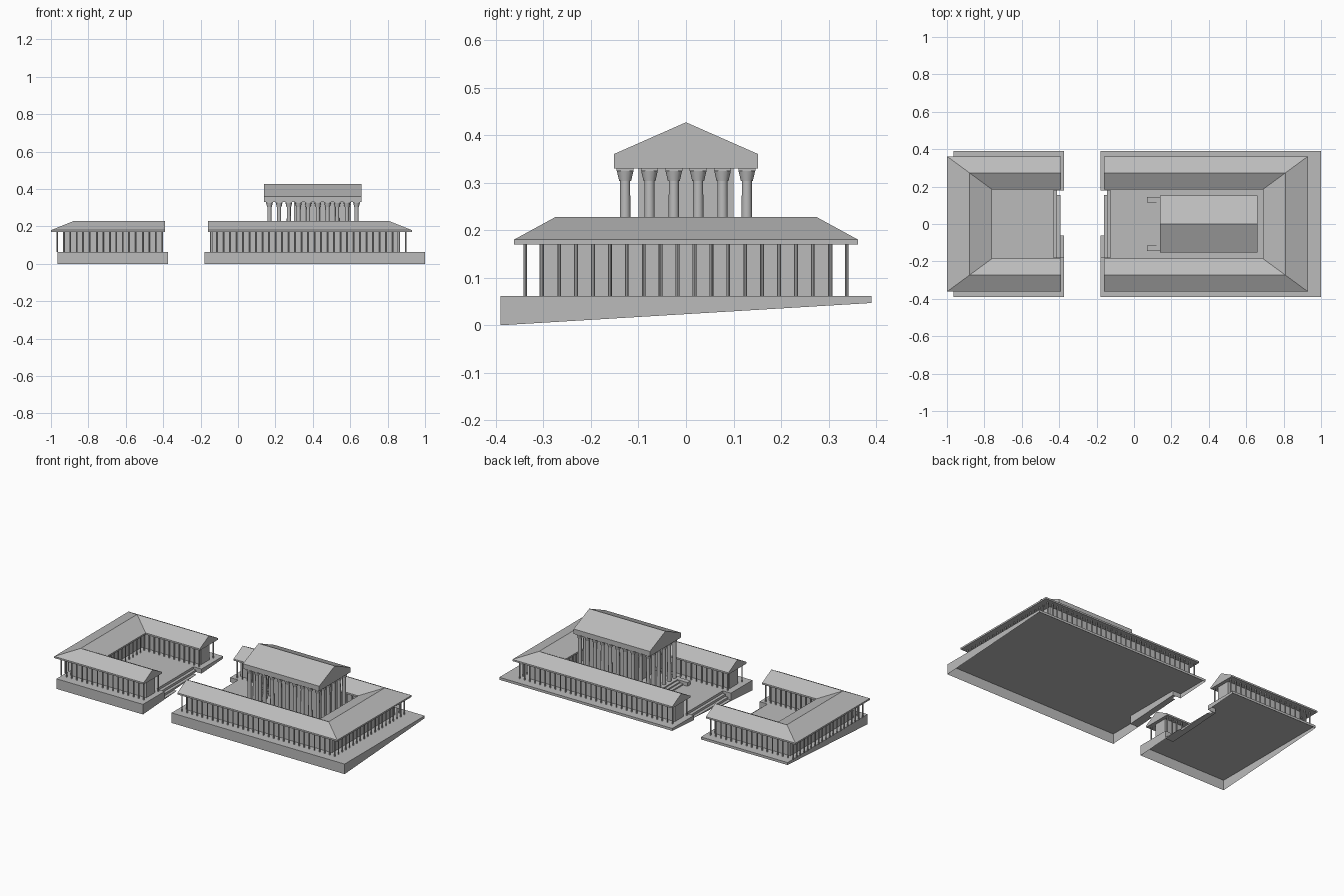
import bpy, bmesh, math
from mathutils import Matrix, Vector

cube = bpy.data.objects.get("Cube")
if cube:
    bpy.data.objects.remove(cube, do_unlink=True)

stone = bpy.data.materials.new("grey_stone")
stone.use_nodes = True
GREY = (0.5, 0.5, 0.5, 1)
stone.diffuse_color = GREY
stone.node_tree.nodes["Principled BSDF"].inputs["Base Color"].default_value = GREY

FLOOR, EAVE, EDGE = 0.062, 0.17, 0.39
STAIR_Y, STAIR_DEPTH = 0.18, 0.055


def ground(y):
    """Height of the sloping ground under the platforms."""
    return 0.06 * (y + EDGE)


def finish(bm, name, fix_normals=True):
    if fix_normals:
        bmesh.ops.recalc_face_normals(bm, faces=bm.faces)
    mesh = bpy.data.meshes.new(name)
    bm.to_mesh(mesh)
    bm.free()
    mesh.materials.append(stone)
    obj = bpy.data.objects.new(name, mesh)
    bpy.context.collection.objects.link(obj)
    return obj


def add_box(bm, x0, x1, y0, y1, z0, z1):
    size = Matrix.Diagonal((abs(x1 - x0), abs(y1 - y0), z1 - z0, 1))
    place = Matrix.Translation(((x0 + x1) / 2, (y0 + y1) / 2, (z0 + z1) / 2))
    return bmesh.ops.create_cube(bm, size=1, matrix=place @ size)["verts"]


def add_cone(bm, x, y, z0, z1, r0, r1, sides):
    bmesh.ops.create_cone(bm, cap_ends=True, segments=sides, radius1=r0, radius2=r1,
                          depth=z1 - z0, matrix=Matrix.Translation((x, y, (z0 + z1) / 2)))


def spread(a, b, pitch):
    n = max(1, round(abs(b - a) / pitch))
    return [a + (b - a) * i / n for i in range(n + 1)]


def end_x(y, eave_x, s):
    """Closed-end x of the U-shaped line that runs at distance y from the axis."""
    return eave_x + s * 1.36 * (0.362 - y)


def u_sweep(name, profile, open_x, eave_x, s):
    """Sweep a (distance, height) profile round a mitred U."""
    bm = bmesh.new()
    lines = []
    for y, z in profile:
        ex = end_x(y, eave_x, s)
        path = ((open_x, -y), (ex, -y), (ex, y), (open_x, y))
        lines.append([bm.verts.new((px, py, z)) for px, py in path])
    for i, line in enumerate(lines):
        after = lines[(i + 1) % len(lines)]
        for j in range(3):
            bm.faces.new((line[j], line[j + 1], after[j + 1], after[j]))
    for j in (0, 3):
        bm.faces.new([line[j] for line in lines])
    return finish(bm, name)


def platform(name, open_x, closed_x, s):
    """Hollow plinth with sloping foot and a stair notch in the open side."""
    bm = bmesh.new()
    notch = open_x - s * STAIR_DEPTH * -1
    outline = [(open_x, -EDGE), (closed_x, -EDGE), (closed_x, EDGE), (open_x, EDGE),
               (open_x, STAIR_Y), (notch, STAIR_Y), (notch, -STAIR_Y), (open_x, -STAIR_Y)]
    top = [bm.verts.new((x, y, FLOOR)) for x, y in outline]
    foot = [bm.verts.new((x, y, ground(y))) for x, y in outline]
    bm.faces.new(top)
    for i in range(len(top)):
        j = (i + 1) % len(top)
        bm.faces.new((top[i], top[j], foot[j], foot[i]))
    finish(bm, name)


def stairs(name, open_x, s):
    """Steps that die into the sloping ground."""
    bm = bmesh.new()
    tread = STAIR_DEPTH / 3
    for i, z in enumerate((0.047, 0.033, 0.02)):
        x = open_x + s * (STAIR_DEPTH - i * tread)
        y1 = min(STAIR_Y, z / 0.06 - EDGE - 0.005)
        for v in add_box(bm, x, x - s * tread, -STAIR_Y, y1, 0, z):
            if v.co.z < 0.001:
                v.co.z = ground(v.co.y)
    finish(bm, name)


def colonnade(name, y, open_x, eave_x, s):
    bm = bmesh.new()
    ex = end_x(y, eave_x, s)
    spots = [(x, side * y) for x in spread(open_x, ex, 0.035) for side in (-1, 1)]
    spots += [(ex, v) for v in spread(-y, y, 0.035)[1:-1]]
    for x, v in spots:
        add_cone(bm, x, v, FLOOR, EAVE, 0.004, 0.004, 8)
    finish(bm, name)


# Two U-shaped colonnaded halls facing each other; s points from open to closed end
halls = (("small", -0.375, -0.965, -0.39, -1.0, -1),
         ("large", -0.18, 1.0, -0.16, 0.93, 1))
for label, base_open, base_end, roof_open, eave_x, s in halls:
    platform(label + "_platform", base_open, base_end, s)
    stairs(label + "_stairs", base_open, s)
    u_sweep(label + "_hall_roof",
            [(0.362, EAVE), (0.362, 0.18), (0.274, 0.228), (0.185, 0.18), (0.185, EAVE)],
            roof_open, eave_x, -s)
    u_sweep(label + "_hall_walls",
            [(0.308, FLOOR), (0.308, EAVE), (0.225, EAVE), (0.225, FLOOR)],
            roof_open + s * 0.02, eave_x, -s)
    for side, y in (("outer", 0.338), ("inner", 0.2)):
        colonnade(f"{label}_{side}_columns", y, roof_open + s * 0.015, eave_x, -s)

# Temple platform, with front steps between two cheek blocks
TX0, TX1, TY, STYLOBATE = 0.14, 0.66, 0.152, 0.085
bm = bmesh.new()
add_box(bm, TX0, TX1, -TY, TY, FLOOR, STYLOBATE)
finish(bm, "temple_platform")
bm = bmesh.new()
for side in (-1, 1):
    add_box(bm, 0.07, TX0, side * 0.115, side * 0.145, FLOOR, STYLOBATE)
finish(bm, "temple_stair_cheeks")
bm = bmesh.new()
for i in (1, 2):
    add_box(bm, TX0 - 0.02 * (3 - i), TX0, -0.115, 0.115, FLOOR, FLOOR + 0.008 * i)
finish(bm, "temple_steps")

# Temple inner chamber
bm = bmesh.new()
add_box(bm, 0.3, 0.605, -0.1, 0.1, STYLOBATE, 0.33)
finish(bm, "temple_chamber")

# Temple columns with flared capitals
bm = bmesh.new()
xs, ys = spread(0.168, 0.634, 0.0517), spread(-0.128, 0.128, 0.051)
spots = [(x, y) for x in xs for y in ys if x in (xs[0], xs[-1]) or y in (ys[0], ys[-1])]
for x, y in spots:
    add_cone(bm, x, y, STYLOBATE, 0.303, 0.012, 0.0105, 12)
    add_cone(bm, x, y, 0.303, 0.325, 0.0125, 0.0175, 12)
    add_box(bm, x - 0.018, x + 0.018, y - 0.018, y + 0.018, 0.325, 0.33)
columns = finish(bm, "temple_columns")

# Temple beam and gabled roof
bm = bmesh.new()
gable = [(-TY, 0.33), (TY, 0.33), (TY, 0.36), (0, 0.427), (-TY, 0.36)]
face = bm.faces.new([bm.verts.new((TX0, y, z)) for y, z in gable])
ext = bmesh.ops.extrude_face_region(bm, geom=[face])["geom"]
bmesh.ops.translate(bm, vec=Vector((TX1 - TX0, 0, 0)),
                    verts=[g for g in ext if isinstance(g, bmesh.types.BMVert)])
finish(bm, "temple_roof")

# Smooth the round shafts, keep sharp edges elsewhere
bpy.ops.object.select_all(action="DESELECT")
columns.select_set(True)
bpy.context.view_layer.objects.active = columns
bpy.ops.object.shade_smooth_by_angle(angle=math.radians(35))
